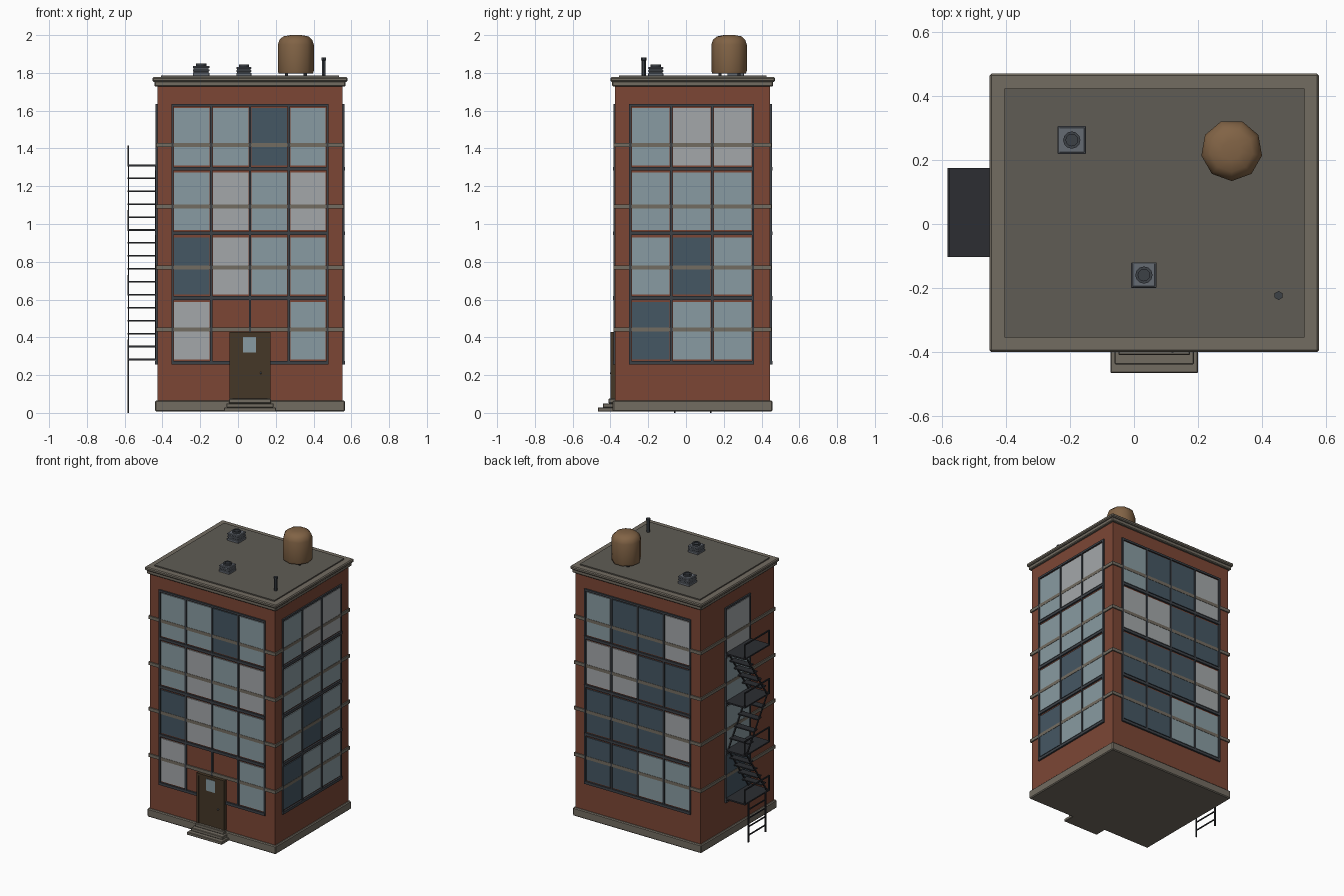
import bpy, bmesh, math
from mathutils import Matrix, Vector

if "Cube" in bpy.data.objects:
    bpy.data.objects.remove(bpy.data.objects["Cube"])

CX, CY, HX, HY = 0.0635, 0.035, 0.49, 0.41   # body centre and half sizes
Z0, PITCH = 0.265, 0.3425                    # lowest sill, storey height


def mat(name, r, g, b):
    m = bpy.data.materials.new(name)
    m.diffuse_color = (r, g, b, 1)
    m.use_nodes = True
    m.node_tree.nodes["Principled BSDF"].inputs["Base Color"].default_value = m.diffuse_color
    return m


BRICK = mat("brick", 0.20, 0.062, 0.036)
STONE = mat("stone", 0.17, 0.15, 0.12)
DECK = mat("roof_felt", 0.115, 0.107, 0.09)
FRAME = mat("frame_metal", 0.045, 0.052, 0.062)
IRON = mat("iron", 0.025, 0.027, 0.032)
WOOD = mat("door_wood", 0.06, 0.038, 0.02)
TANKWOOD = mat("tank_wood", 0.22, 0.125, 0.06)
UNIT = mat("unit_metal", 0.13, 0.145, 0.17)
GLASS = {"A": mat("glass_mid", 0.25, 0.33, 0.36),
         "B": mat("glass_light", 0.37, 0.39, 0.40),
         "D": mat("glass_dark", 0.06, 0.095, 0.125)}


def finish(name, bm, m, bevel=0):
    me = bpy.data.meshes.new(name)
    bmesh.ops.recalc_face_normals(bm, faces=bm.faces)
    bm.to_mesh(me)
    bm.free()
    ob = bpy.data.objects.new(name, me)
    bpy.context.collection.objects.link(ob)
    me.materials.append(m)
    if bevel:
        mod = ob.modifiers.new("bevel", "BEVEL")
        mod.width, mod.segments = bevel, 1
    return ob


def add_box(bm, lo, hi, M=Matrix()):
    c = [(a + b) / 2 for a, b in zip(lo, hi)]
    s = [abs(b - a) for a, b in zip(lo, hi)]
    bmesh.ops.create_cube(bm, size=1, matrix=M @ Matrix.Translation(c) @ Matrix.Diagonal((*s, 1)))


def boxes(name, items, m, bevel=0, M=Matrix()):
    bm = bmesh.new()
    for lo, hi in items:
        add_box(bm, lo, hi, M)
    return finish(name, bm, m, bevel)


def lathe(name, profile, n, loc, m, start=0):
    bm = bmesh.new()
    rings = [[bm.verts.new((loc[0] + r * math.cos(start + 2 * math.pi * i / n),
                            loc[1] + r * math.sin(start + 2 * math.pi * i / n), z))
              for i in range(n)] for r, z in profile]
    for a, b in zip(rings, rings[1:]):
        for i in range(n):
            bm.faces.new((a[i], a[(i + 1) % n], b[(i + 1) % n], b[i]))
    bm.faces.new(rings[0][::-1])
    bm.faces.new(rings[-1])
    return finish(name, bm, m)


def slab(name, grow, z0, z1, m, bevel=0):
    return boxes(name, [((CX - HX - grow, CY - HY - grow, z0),
                         (CX + HX + grow, CY + HY + grow, z1))], m, bevel)


# Masonry shell, plinth, belt courses, cornice and roof deck
slab("brick_body", 0, 0.05, 1.74, BRICK)
slab("plinth", 0.013, 0.007, 0.066, STONE, 0.006)
for i, z in enumerate((0.442, 0.769, 1.092, 1.418)):
    slab(f"belt_course_{i + 1}", 0.008, z - 0.011, z + 0.011, STONE)
slab("cornice_lower", 0.016, 1.728, 1.756, STONE, 0.005)
slab("cornice_upper", 0.026, 1.753, 1.777, STONE, 0.006)
slab("roof_deck", -0.02, 1.77, 1.785, DECK)


# Window walls: local x runs along the wall, local -y points outward
def window_wall(side, angle, depth, uc, colw, rows, gaps=()):
    M = Matrix.Translation((CX, CY, 0)) @ Matrix.Rotation(angle, 4, "Z") @ Matrix.Translation((0, -depth, 0))
    cols = len(rows[0])
    left = uc - cols * colw / 2
    panes, bars = {}, []
    for k, row in enumerate(reversed(rows)):
        zb = Z0 + k * PITCH
        for c, kind in enumerate(row):
            u = left + c * colw
            if kind != "-":
                panes.setdefault(kind, []).append(
                    ((u + 0.009, -0.006, zb + 0.018), (u + colw - 0.009, 0.01, zb + 0.322)))
            if not (k == 0 and c in gaps):
                bars.append(((u - 0.006, -0.012, zb - 0.009), (u + colw + 0.006, 0.01, zb + 0.01)))
    top = Z0 + len(rows) * PITCH
    bars.append(((left - 0.006, -0.010, top - 0.014), (left + cols * colw + 0.006, 0.01, top)))
    for c in range(cols + 1):
        u = left + c * colw
        low = 0.42 if gaps and c == 2 else Z0
        bars.append(((u - 0.006, -0.010, low), (u + 0.006, 0.01, top)))
    for kind, items in panes.items():
        boxes(f"{side}_panes_{GLASS[kind].name}", items, GLASS[kind], M=M)
    boxes(f"{side}_window_frame", bars, FRAME, M=M)
    return M


MF = window_wall("front", 0, HY, 0, 0.205, ["AADA", "ABAB", "DBAA", "B--A"], gaps=(1, 2))
boxes("front_short_sills", [((-0.21, -0.012, Z0 - 0.009), (-0.105, 0.01, Z0 + 0.01)),
                            ((0.105, -0.012, Z0 - 0.009), (0.21, 0.01, Z0 + 0.01))], FRAME, M=MF)
window_wall("right", math.pi / 2, HX, -0.005, 0.2167, ["ABB", "AAA", "ADA", "DAA"])
window_wall("back", math.pi, HY, 0, 0.205, ["ADDB", "BBDD", "DDDB", "DDAA"])
window_wall("left", -math.pi / 2, HX, 0, 0.27, ["B", "A", "A", "D"])

# Entrance door and steps
boxes("door_frame", [((-0.108, -0.024, 0.07), (-0.093, 0.01, 0.427)),
                     ((0.093, -0.024, 0.07), (0.108, 0.01, 0.427)),
                     ((-0.108, -0.024, 0.412), (0.108, 0.01, 0.427))], WOOD, M=MF)
boxes("door_panel", [((-0.095, -0.018, 0.07), (0.095, 0.01, 0.415))], WOOD, M=MF)
boxes("door_window", [((-0.036, -0.021, 0.32), (0.033, 0, 0.403))], GLASS["A"], M=MF)
boxes("door_knob", [((0.052, -0.027, 0.206), (0.062, -0.015, 0.216))], UNIT, 0.002, MF)
for i, (w, d, z0, z1) in enumerate([(0.137, 0.092, 0.007, 0.028), (0.124, 0.065, 0.028, 0.051),
                                    (0.112, 0.036, 0.051, 0.075)]):
    boxes(f"entrance_step_{i + 1}", [((-w, -d, z0), (w, 0.01, z1))], STONE, 0.003, MF)

# Fire escape: platforms, outer rails, alternating flights, drop ladder
XO, XI, YA, YB = -0.584, -0.425, -0.103, 0.175
levels = [0.283 + PITCH * i for i in range(4)]
boxes("fire_escape_platforms", [((XO, YA, z - 0.005), (XI, YB, z + 0.005)) for z in levels], IRON)
rails = []
for z in levels:
    rails.append(((XO, YA, z + 0.097), (XO + 0.008, YB, z + 0.105)))
    for y in (YA, YB - 0.008):
        rails.append(((XO, y, z), (XO + 0.008, y + 0.008, z + 0.105)))
boxes("fire_escape_rails", rails, IRON)
for i, (lo, hi) in enumerate(zip(levels, levels[1:])):
    y_lo, y_hi = (-0.08, 0.15) if i % 2 == 0 else (0.15, -0.08)
    bm = bmesh.new()
    for s in range(1, 5):
        t = s / 5
        y, z = y_lo + (y_hi - y_lo) * t, lo + (hi - lo) * t
        add_box(bm, (XO, y - 0.025, z - 0.004), (XI, y + 0.025, z + 0.004))
    d = Vector((0, y_hi - y_lo, hi - lo))
    for x in (XO + 0.004, XI - 0.012):
        M = Matrix.Translation((x, (y_lo + y_hi) / 2, (lo + hi) / 2)) @ \
            Matrix.Rotation(math.atan2(-d.y, d.z), 4, "X")
        add_box(bm, (-0.003, -0.005, -d.length / 2), (0.003, 0.005, d.length / 2), M)
    finish(f"fire_escape_flight_{i + 1}", bm, IRON)
ladder = [((XO, y - 0.004, 0), (XO + 0.008, y + 0.004, 0.283)) for y in (-0.06, 0.13)]
ladder += [((XO + 0.001, -0.06, z - 0.004), (XO + 0.007, 0.13, z + 0.004))
           for z in (0.05, 0.11, 0.17, 0.23)]
boxes("drop_ladder", ladder, IRON)

# Water tank on short feet
TX, TY = 0.306, 0.231
tank = lathe("water_tank", [(0.092, 1.796), (0.0965, 1.81), (0.0965, 1.95), (0.088, 1.975),
                            (0.068, 1.993), (0.03, 2.0)], 9, (TX, TY), TANKWOOD, -math.pi / 2)
bpy.context.view_layer.objects.active = tank
tank.select_set(True)
bpy.ops.object.shade_smooth_by_angle(angle=math.radians(45))
boxes("tank_feet", [((TX + a - 0.008, TY + b - 0.008, 1.78), (TX + a + 0.008, TY + b + 0.008, 1.80))
                    for a in (-0.05, 0.05) for b in (-0.05, 0.05)], IRON)

# Rooftop cooling units and vent pipe
for n, (x, y, w, h) in enumerate([(-0.195, 0.263, 0.044, 0.058), (0.031, -0.16, 0.04, 0.052)]):
    z = 1.785
    boxes(f"cooling_unit_{n + 1}",
          [((x - w + g, y - w + g, z + h * a), (x + w - g, y + w - g, z + h * b))
           for g, a, b in ((0, -0.1, 0.28), (0.004, 0.2, 0.9), (0, 0.4, 0.56), (0, 0.7, 0.88))],
          UNIT, 0.002)
    lathe(f"cooling_fan_{n + 1}", [(0.027, z + h * 0.8), (0.027, z + h + 0.008), (0.018, z + h + 0.008),
                                   (0.018, z + h + 0.003)], 12, (x, y), FRAME)
lathe("vent_pipe", [(0.011, 1.78), (0.011, 1.865), (0.014, 1.867), (0.014, 1.882)], 6,
      (0.453, -0.224), FRAME, math.pi / 6)
